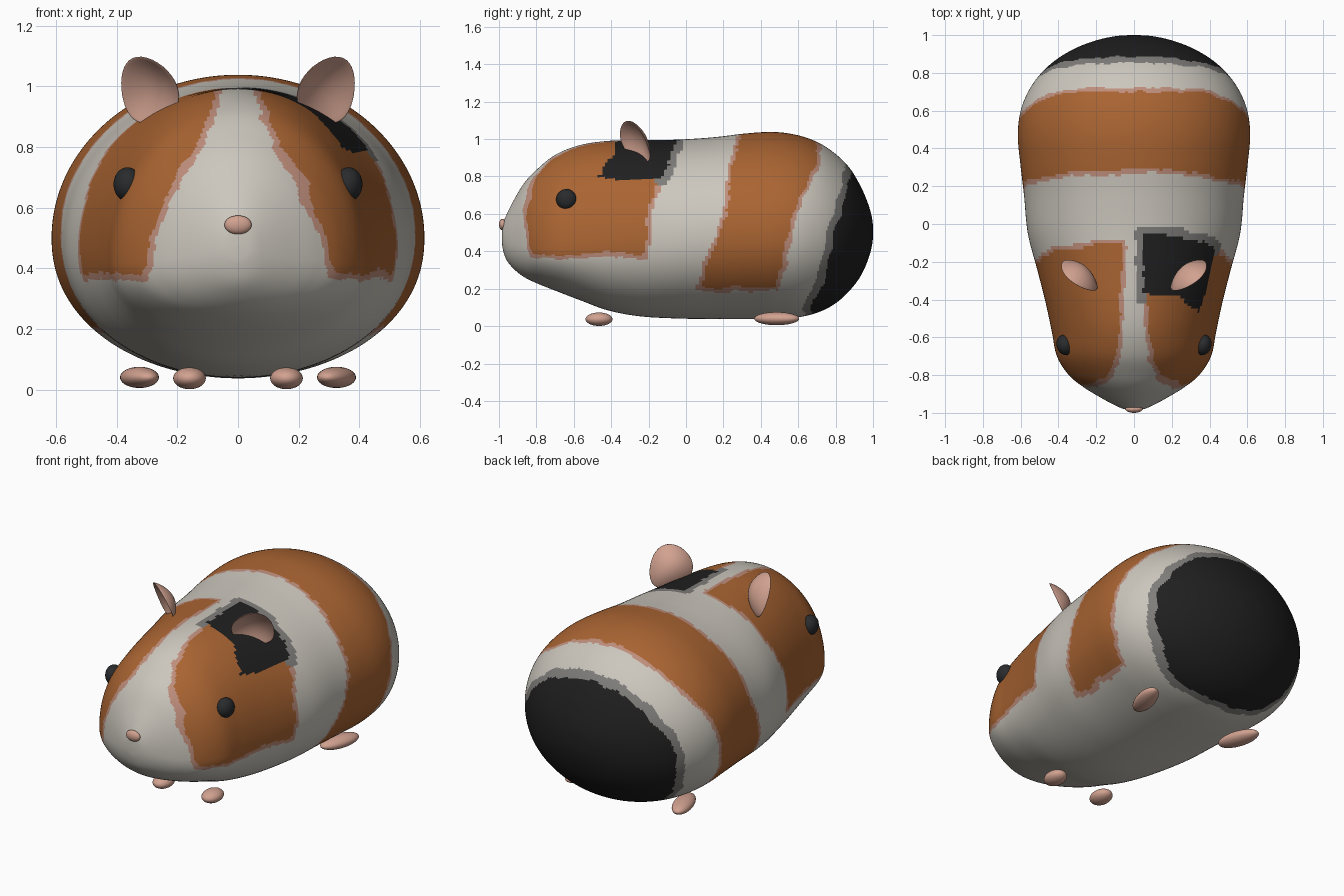
import bpy, bmesh, math
from mathutils import Vector, noise

if "Cube" in bpy.data.objects:
    bpy.data.objects.remove(bpy.data.objects["Cube"])


def material(name, rgb):
    m = bpy.data.materials.new(name)
    m.diffuse_color = (*rgb, 1)
    m.use_nodes = True
    m.node_tree.nodes["Principled BSDF"].inputs["Base Color"].default_value = m.diffuse_color
    return m


cream = material("cream_fur", (0.60, 0.57, 0.51))
orange = material("orange_fur", (0.40, 0.128, 0.032))
black = material("black_fur", (0.014, 0.014, 0.014))
grey = material("grey_fur_edge", (0.21, 0.205, 0.195))
peach = material("peach_fur_edge", (0.52, 0.27, 0.20))
pink = material("pink_skin", (0.64, 0.36, 0.28))
eye_black = material("eye_black", (0.022, 0.024, 0.026))


def interp(pts, t):
    """Piecewise linear lookup."""
    if t <= pts[0][0]:
        return pts[0][1]
    for (a, va), (b, vb) in zip(pts, pts[1:]):
        if t <= b:
            return va + (vb - va) * (t - a) / (b - a)
    return pts[-1][1]


def finish(bm, name, mats):
    bmesh.ops.recalc_face_normals(bm, faces=bm.faces)
    for f in bm.faces:
        f.smooth = True
    me = bpy.data.meshes.new(name)
    bm.to_mesh(me)
    bm.free()
    for m in mats:
        me.materials.append(m)
    ob = bpy.data.objects.new(name, me)
    bpy.context.collection.objects.link(ob)
    return ob


# Body stations: y, half width, bottom z, top z, z of the widest point
stations = [
    (-.985, 0, .475, .475, .475), (-.98, .05, .415, .54, .47),
    (-.96, .10, .355, .595, .455), (-.92, .175, .305, .675, .44),
    (-.865, .265, .262, .765, .43), (-.80, .345, .23, .835, .42),
    (-.70, .408, .19, .915, .42), (-.57, .435, .14, .967, .425),
    (-.42, .467, .085, .99, .44), (-.25, .51, .053, .995, .455),
    (-.05, .562, .041, .997, .475), (.15, .582, .038, 1.01, .49),
    (.32, .602, .037, 1.03, .50), (.47, .615, .038, 1.038, .50),
    (.60, .60, .047, 1.02, .505), (.71, .555, .075, .98, .51),
    (.80, .49, .122, .92, .51), (.875, .405, .19, .845, .51),
    (.935, .30, .27, .745, .51), (.975, .19, .36, .65, .51),
    (.996, .085, .44, .57, .505), (1, 0, .505, .505, .505)]


def smooth_station(i, t):
    """Catmull-Rom blend between neighbouring stations."""
    n = len(stations) - 1
    rows = [stations[min(max(i + k, 0), n)] for k in (-1, 0, 1, 2)]
    return [.5 * (2 * b + (c - a) * t + (2*a - 5*b + 4*c - d) * t * t
                  + (3*b - a - 3*c + d) * t ** 3) for a, b, c, d in zip(*rows)]


# Fur patch outlines
blaze = [(.38, .315), (.5, .295), (.6, .25), (.7, .19), (.8, .14), (.95, .085), (1, .065)]
head_back = [(.38, -.22), (.6, -.2), (.8, -.15), (1, -.1)]
head_front = [(.6, -.85), (.72, -.83), (.85, -.8)]
band_front = [(.2, .07), (.4, .14), (.6, .22), (.8, .235), (1, .285)]
band_back = [(.2, .47), (.4, .53), (.6, .57), (.8, .665), (.9, .70)]
rump_edge = [(.05, .69), (.1, .66), (.2, .72), (.3, .76), (.5, .795), (.7, .86), (.9, .9)]
ear_front = [(.79, -.47), (.87, -.43), (.92, -.38)]
ear_back = [(.79, -.13), (.88, -.09), (.98, -.05)]


def fur(p):
    """Material index from wobbly patch outlines."""
    q = p + .016 * noise.noise_vector(p * 9) + .009 * noise.noise_vector(p * 24)
    x, y, z = q
    head = min(abs(x) - interp(blaze, z), y - interp(head_front, z),
               z - .385, interp(head_back, z) - y)
    band = min(y - interp(band_front, z), interp(band_back, z) - y, z - .205)
    rump = min(y - interp(rump_edge, z), z - .06)
    spot = min(x - .045, z - .79, y - interp(ear_front, z), interp(ear_back, z) - y)
    if max(rump, spot) > 0:
        return 2
    if max(head, band) > 0:
        return 1
    if max(rump, spot) > -.04:
        return 3
    return 4 if max(head, band) > -.022 else 0


# Body: lofted rings
bm = bmesh.new()
SEG, SUB = 220, 12
rings = []
for i in range(len(stations) - 1):
    for k in range(SUB):
        rings.append(smooth_station(i, k / SUB))
rings[0] = stations[0]
loops = []
for y, w, zb, zt, zm in rings[1:]:
    loop = []
    for j in range(SEG):
        a = 2 * math.pi * j / SEG
        c, s = math.cos(a), math.sin(a)
        z = zm + (zt - zm) * s if s > 0 else zm - (zm - zb) * abs(s) ** .93
        loop.append(bm.verts.new((max(w, .001) * c, y, z)))
    loops.append(loop)
for A, B in zip(loops, loops[1:]):
    for j in range(SEG):
        k = (j + 1) % SEG
        bm.faces.new((A[j], A[k], B[k], B[j]))
for loop, row in ((loops[0], stations[0]), (loops[-1], stations[-1])):
    tip = bm.verts.new((0, row[0], row[4]))
    for j in range(SEG):
        bm.faces.new((loop[j], loop[(j + 1) % SEG], tip))
for f in bm.faces:
    f.material_index = fur(f.calc_center_median())
finish(bm, "body", [cream, orange, black, grey, peach])


def ellipsoid(name, loc, radii, mat, turn=0):
    bm = bmesh.new()
    bmesh.ops.create_uvsphere(bm, u_segments=32, v_segments=18, radius=1)
    for v in bm.verts:
        v.co = Vector(a * r for a, r in zip(v.co, radii))
    ob = finish(bm, name, [mat])
    ob.location = loc
    ob.rotation_euler.z = turn
    return ob


def ear(name, side):
    """Thin cupped petal leaning forward."""
    u = Vector((-.37, -.61, .70)).normalized()
    v = Vector((.75, .24, .61)).normalized()
    n = Vector((-.6, .6, .5)).normalized()
    bm = bmesh.new()
    bmesh.ops.create_uvsphere(bm, u_segments=40, v_segments=24, radius=1)
    for vert in bm.verts:
        a, b, c = vert.co
        p = (Vector((.283, -.255, .992)) + u * a * .125 + v * b * .11 * (1 + .25 * a)
             + n * (c * .012 + .025 - .05 * (a * a + b * b)))
        vert.co = (p.x * side, p.y, p.z)
    finish(bm, name, [pink])


# Paired parts
for side, tag in ((1, "right"), (-1, "left")):
    ear("ear_" + tag, side)
    ellipsoid("eye_" + tag, (.365 * side, -.64, .677), (.045, .055, .056), eye_black, -.25 * side)
    ellipsoid("front_foot_" + tag, (.16 * side, -.465, .037), (.054, .072, .036), pink)
    ellipsoid("hind_foot_" + tag, (.325 * side, .485, .04), (.055, .125, .035), pink, -.3 * side)

# Nose
ellipsoid("nose", (0, -.98, .543), (.045, .02, .031), pink)
